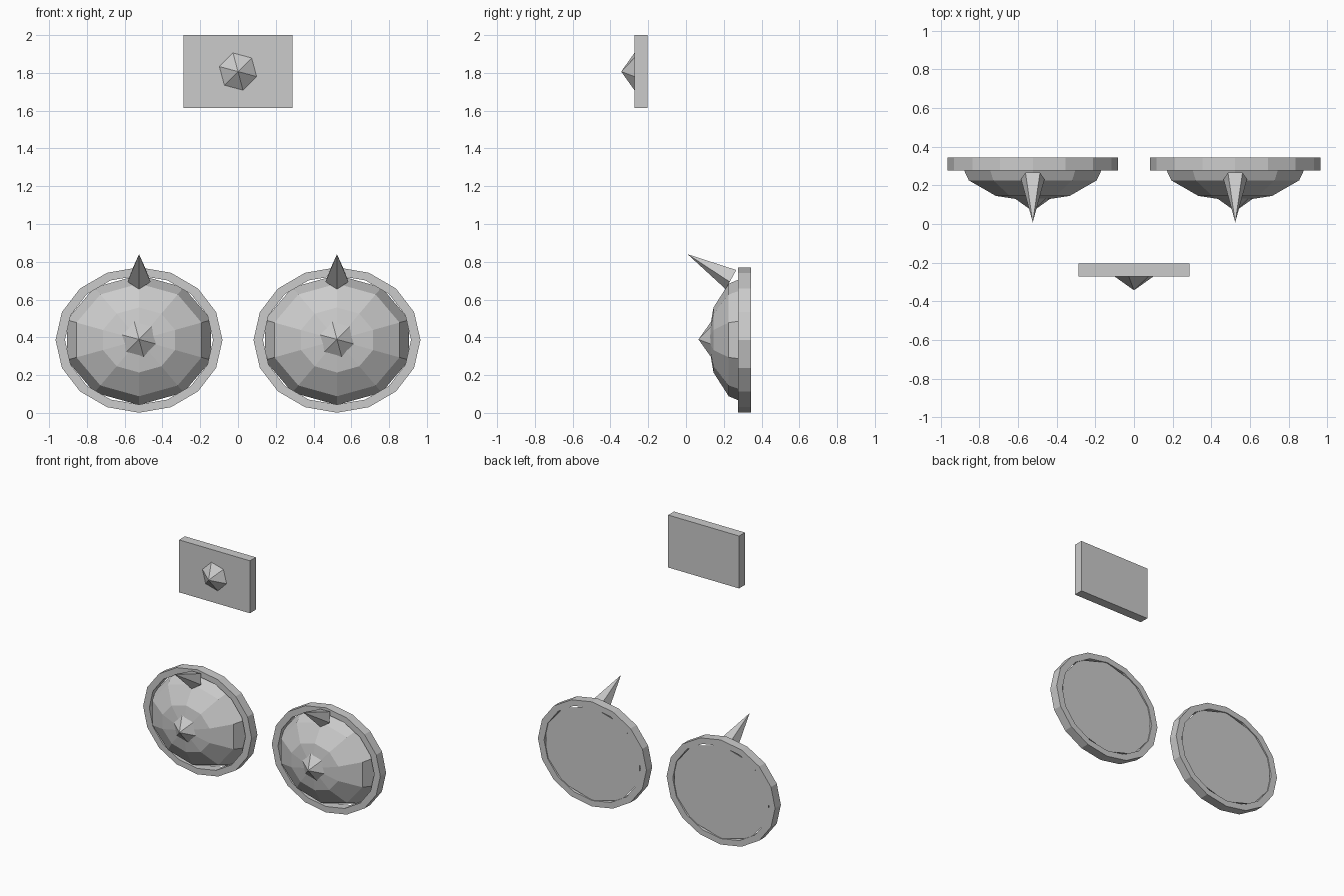
import bpy, bmesh
from math import sin, cos, pi, radians

if "Cube" in bpy.data.objects:
    bpy.data.objects.remove(bpy.data.objects["Cube"])


def turned(name, sides, profile, loc, rx=1, rz=1, start=0, closed=False, tilt=0):
    """Revolve (radius, forward distance) points about an axis facing -y."""
    bm = bmesh.new()
    rings = []
    for r, d in profile:
        angles = [start + 2 * pi * k / sides for k in range(sides)]
        rings.append([bm.verts.new((r * rx * cos(a), -d, r * rz * sin(a))) for a in angles])
    pairs = list(zip(rings, rings[1:]))
    if closed:
        pairs.append((rings[-1], rings[0]))
    for a, b in pairs:
        for k in range(sides):
            j = (k + 1) % sides
            bm.faces.new((a[k], a[j], b[j], b[k]))
    bmesh.ops.remove_doubles(bm, verts=bm.verts[:], dist=1e-5)
    if not closed:
        bmesh.ops.holes_fill(bm, edges=bm.edges[:], sides=0)
    bmesh.ops.recalc_face_normals(bm, faces=bm.faces[:])
    mesh = bpy.data.meshes.new(name)
    bm.to_mesh(mesh)
    bm.free()
    obj = bpy.data.objects.new(name, mesh)
    obj.location = loc
    obj.rotation_euler.x = tilt
    bpy.context.collection.objects.link(obj)
    return obj


def stud(name, x, y, z):
    # Six-sided point facing forward
    turned(name, 6, [(0.102, 0), (0, 0.07)], (x, y, z), start=radians(45))


CZ = 0.386
for side, x in (("left", -0.524), ("right", 0.524)):
    # Flat oval rim with an open middle
    turned(side + "_rim", 16, [(1, 0), (1, 0.067), (0.887, 0.067), (0.887, 0)],
           (x, 0.343, CZ), rx=0.442, rz=0.385, closed=True)
    # Faceted half-sphere dome
    dome = [(cos(t * pi / 6), 0.22 * sin(t * pi / 6)) for t in range(4)]
    turned(side + "_dome", 10, dome, (x, 0.336, CZ), rx=0.402, rz=0.344, start=pi / 2)
    # Centre stud
    stud(side + "_stud", x, 0.136, CZ + 0.003)
    # Five-sided spike leaning forward over the rim
    turned(side + "_spike", 5, [(0.064, 0), (0, 0.266)], (x, 0.241, 0.711),
           start=-pi / 2, tilt=radians(-29))

# Upper plate with its stud
bpy.ops.mesh.primitive_cube_add(size=1, location=(0, -0.239, 1.807))
plate = bpy.context.object
plate.name = "upper_plate"
plate.scale = (0.577, 0.068, 0.386)
stud("upper_stud", 0, -0.273, 1.807)
